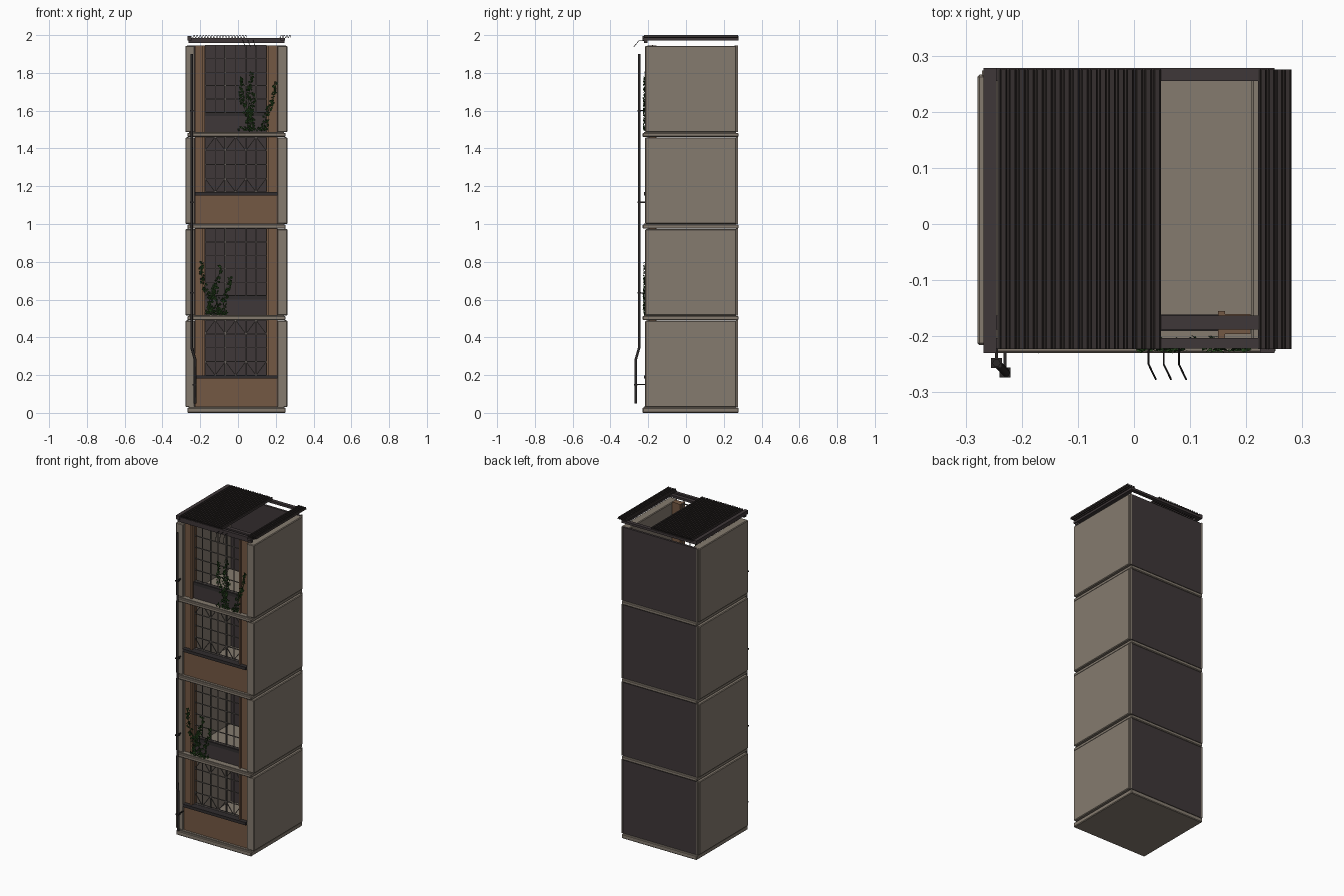
import bpy, bmesh, math, random
from mathutils import Vector, Matrix

random.seed(4)
cube = bpy.data.objects.get("Cube")
if cube:
    bpy.data.objects.remove(cube)


def material(name, hexcode):
    rgb = [int(hexcode[i:i + 2], 16) / 255 for i in (0, 2, 4)]
    lin = [c / 12.92 if c < 0.04 else ((c + 0.055) / 1.055) ** 2.4 for c in rgb]
    m = bpy.data.materials.new(name)
    m.use_nodes = True
    m.diffuse_color = (*lin, 1)
    m.node_tree.nodes["Principled BSDF"].inputs["Base Color"].default_value = (*lin, 1)
    return m


concrete = material("warm concrete", "857B6F")
panel_dark = material("dark panel", "3E3738")
roof_metal = material("roof metal", "352F2E")
wood = material("brown wood", "745843")
sill_dark = material("dark sill", "312D2E")
bar_grey = material("grey bars", "68625D")
pipe_black = material("pipe black", "2A2727")
leaf_green = material("leaf green", "28481F")


def finish(bm, name, mat):
    bmesh.ops.recalc_face_normals(bm, faces=bm.faces)
    mesh = bpy.data.meshes.new(name)
    bm.to_mesh(mesh)
    bm.free()
    mesh.materials.append(mat)
    obj = bpy.data.objects.new(name, mesh)
    bpy.context.collection.objects.link(obj)
    return obj


def add_box(bm, x0, x1, y0, y1, z0, z1):
    mat = Matrix.Translation(((x0 + x1) / 2, (y0 + y1) / 2, (z0 + z1) / 2))
    mat = mat @ Matrix.Diagonal((x1 - x0, y1 - y0, z1 - z0, 1))
    bmesh.ops.create_cube(bm, size=1, matrix=mat)


def box(name, mat, *bounds, bevel=0):
    bm = bmesh.new()
    add_box(bm, *bounds)
    obj = finish(bm, name, mat)
    if bevel:
        mod = obj.modifiers.new("bevel", "BEVEL")
        mod.width = bevel
        mod.segments = 1
    return obj


def tube(name, mat, points, radius):
    curve = bpy.data.curves.new(name, "CURVE")
    curve.dimensions = "3D"
    curve.bevel_depth = radius
    curve.bevel_resolution = 1
    curve.use_fill_caps = True
    line = curve.splines.new("POLY")
    line.points.add(len(points) - 1)
    for p, co in zip(line.points, points):
        p.co = (*co, 1)
    curve.materials.append(mat)
    obj = bpy.data.objects.new(name, curve)
    bpy.context.collection.objects.link(obj)
    return obj


# Shared sizes
STOREY = 0.485
LEFT, RIGHT = -0.175, 0.15          # window opening
FRONT_L, FRONT_R = -0.228, 0.208    # timber front


def lattice(name, z0, z1, columns, rows, ornate):
    bm = bmesh.new()
    for i in range(columns + 1):
        x = LEFT + (RIGHT - LEFT) * i / columns
        add_box(bm, x - 0.002, x + 0.002, -0.180, -0.176, z0, z1)
    for j in range(rows + 1):
        z = z0 + (z1 - z0) * j / rows
        add_box(bm, LEFT, RIGHT, -0.181, -0.175, z - 0.002, z + 0.002)
    if ornate:
        # Slanted bars making pointed heads and feet
        pitch, rise = (RIGHT - LEFT) / columns, (z1 - z0) / rows
        for i in range(columns):
            for j in (0, rows - 1):
                a = math.atan2(rise, pitch) * (1 if (i + j) % 2 else -1)
                m = Matrix.Translation((LEFT + pitch * (i + 0.5), -0.178, z0 + rise * (j + 0.5)))
                m = m @ Matrix.Rotation(-a, 4, "Y")
                m = m @ Matrix.Diagonal((math.hypot(rise, pitch), 0.004, 0.004, 1))
                bmesh.ops.create_cube(bm, size=1, matrix=m)
    finish(bm, name, bar_grey)
    # Heavier dark mullions
    bm = bmesh.new()
    for t in (0.33, 0.67):
        x = LEFT + (RIGHT - LEFT) * t
        add_box(bm, x - 0.003, x + 0.003, -0.175, -0.168, z0, z1)
    finish(bm, name + "_mullions", sill_dark)


for n in range(4):
    base = n * STOREY + (0.008 if n == 0 else 0.006)
    z0, z1 = n * STOREY + 0.031, (n + 1) * STOREY + 0.006
    tag = f"_{n + 1}"
    # Floor slab with a thin shadow ledge
    box("floor_slab" + tag, concrete, -0.268, 0.252, -0.23, 0.278,
        0 if n == 0 else base, z0 - 0.003, bevel=0.004)
    box("floor_ledge" + tag, concrete, -0.26, 0.244, -0.222, 0.266, z0 - 0.004, z0 + 0.002)
    # Side walls and back panel
    for side, a, b in (("right", -0.279, -0.229), ("left", 0.209, 0.262)):
        box(f"{side}_wall{tag}", concrete, a, b, -0.216, 0.266, z0, z1 - 0.003, bevel=0.004)
        px = a + 0.008 if side == "right" else b - 0.016
        box(f"{side}_back_post{tag}", concrete, px, px + 0.008, 0.264, 0.274, z0, z1)
    box("back_panel" + tag, panel_dark, -0.262, 0.246, 0.258, 0.272, z0, z1 - 0.002)
    # Timber posts, each with a slim raised trim
    for side, a, b, t in (("right", FRONT_L, LEFT, LEFT - 0.012), ("left", RIGHT, FRONT_R, RIGHT)):
        box(f"{side}_wood_post{tag}", wood, a, b, -0.196, -0.16, z0, z1)
        box(f"{side}_wood_trim{tag}", wood, t, t + 0.012, -0.205, -0.155, z0, z1)
    if n % 2 == 0:
        # Solid timber parapet with a sill
        box("front_panel" + tag, wood, FRONT_L, FRONT_R, -0.208, -0.18, z0, z0 + 0.15)
        box("front_sill" + tag, sill_dark, FRONT_L, FRONT_R, -0.222, -0.16, z0 + 0.15, z0 + 0.168)
        lattice("window_lattice" + tag, z0 + 0.168, z1, 6, 4, True)
    else:
        # Dark balustrade below a tall lattice
        box("balustrade" + tag, panel_dark, LEFT, RIGHT, -0.188, -0.163, z0, z0 + 0.085)
        box("balustrade_rail" + tag, sill_dark, LEFT, RIGHT, -0.191, -0.161, z0 + 0.085, z0 + 0.105)
        lattice("window_lattice" + tag, z0 + 0.105, z1, 6, 5, False)


# Corrugated roof sheets
def corrugated(name, x0, x1, ribs):
    bm = bmesh.new()
    pitch = (x1 - x0) / ribs
    profile = []
    for i in range(ribs):
        for t, z in ((0, 1.987), (0.3, 1.987), (0.45, 1.9985), (0.85, 1.9985)):
            profile.append((x0 + pitch * (i + t), z))
    profile.append((x1, 1.987))
    rows = [[bm.verts.new((x, y, z)) for x, z in profile] for y in (-0.223, 0.275)]
    for i in range(len(profile) - 1):
        bm.faces.new((rows[0][i], rows[0][i + 1], rows[1][i + 1], rows[1][i]))
    obj = finish(bm, name, roof_metal)
    mod = obj.modifiers.new("thickness", "SOLIDIFY")
    mod.thickness = 0.003
    mod.offset = 0


corrugated("roof_sheet_large", -0.243, 0.047, 18)
corrugated("roof_sheet_small", 0.221, 0.279, 4)

# Roof frame
box("roof_beam_right", panel_dark, -0.268, -0.245, -0.23, 0.278, 1.972, 1.996)
box("roof_beam_left", panel_dark, 0.225, 0.25, -0.23, 0.278, 1.972, 1.985)
box("roof_beam_back", panel_dark, -0.262, 0.25, 0.255, 0.278, 1.972, 1.986)
box("roof_beam_front", panel_dark, -0.262, 0.246, -0.222, -0.203, 1.957, 1.986)
box("roof_beam_inner", panel_dark, -0.245, 0.225, -0.188, -0.163, 1.972, 1.986)

# Three bent roof hooks
for i in range(3):
    x = 0.026 + i * 0.027
    tube(f"roof_hook_{i + 1}", pipe_black,
         [(x, -0.21, 1.972), (x, -0.25, 1.97), (x + 0.013, -0.277, 1.937)], 0.0017)

# Drainpipe and its brackets
tube("drainpipe", pipe_black, [(-0.245, -0.248, 1.9), (-0.245, -0.248, 0.345),
                               (-0.228, -0.265, 0.285), (-0.228, -0.265, 0.05)], 0.0075)
for i, z in enumerate((0.15, 0.635, 1.115, 1.6)):
    y, x = (-0.265, -0.23) if i == 0 else (-0.248, -0.245)
    box(f"pipe_bracket_{i + 1}", pipe_black, x - 0.01, x + 0.01, y - 0.009, y + 0.009, z - 0.004, z + 0.004)
    box(f"pipe_arm_{i + 1}", pipe_black, x - 0.003, x + 0.003, y, -0.2, z - 0.003, z + 0.003)


# Climbing plants: thin stems covered in small folded leaves
def leaf(bm, p, size):
    rot = Matrix.Rotation(random.uniform(0, 6.3), 3, "Y") @ Matrix.Rotation(random.uniform(-0.7, 0.7), 3, "Z")
    shape = ((-1, 0, 0), (0, -0.3, 0.65), (1, 0, 0), (0, -0.3, -0.65))
    vs = [bm.verts.new(p + rot @ (Vector(c) * size)) for c in shape]
    bm.faces.new((vs[0], vs[1], vs[2]))
    bm.faces.new((vs[0], vs[2], vs[3]))


def plant(name, z, span, stems):
    bm = bmesh.new()
    for k, (foot, tip, height) in enumerate(stems):
        path = []
        for i in range(9):
            t = i / 8
            path.append(Vector((foot + (tip - foot) * t + 0.008 * math.sin(7 * t + k),
                                -0.217, z + height * t)))
        tube(f"{name}_stem_{k + 1}", leaf_green, path, 0.0013)
        for i in range(int(height * 260)):
            t = random.random()
            p = path[min(7, int(t * 8))].lerp(path[min(8, int(t * 8) + 1)], (t * 8) % 1)
            spread = 0.017 * (1.1 - t * 0.6)
            leaf(bm, p + Vector((random.uniform(-spread, spread), random.uniform(-0.008, 0.008), 0)),
                 random.uniform(0.006, 0.011))
    for i in range(30):
        leaf(bm, Vector((random.uniform(*span), random.uniform(-0.222, -0.2), z + random.uniform(0, 0.02))), 0.008)
    finish(bm, name + "_leaves", leaf_green)


plant("lower_climber", 0.52, (-0.17, -0.05),
      [(-0.14, -0.2, 0.28), (-0.12, -0.1, 0.26), (-0.08, -0.045, 0.2), (-0.15, -0.13, 0.16)])
plant("upper_climber", 1.495, (0.0, 0.16),
      [(0.05, 0.015, 0.28), (0.06, 0.065, 0.31), (0.075, 0.075, 0.2), (0.14, 0.2, 0.26)])
